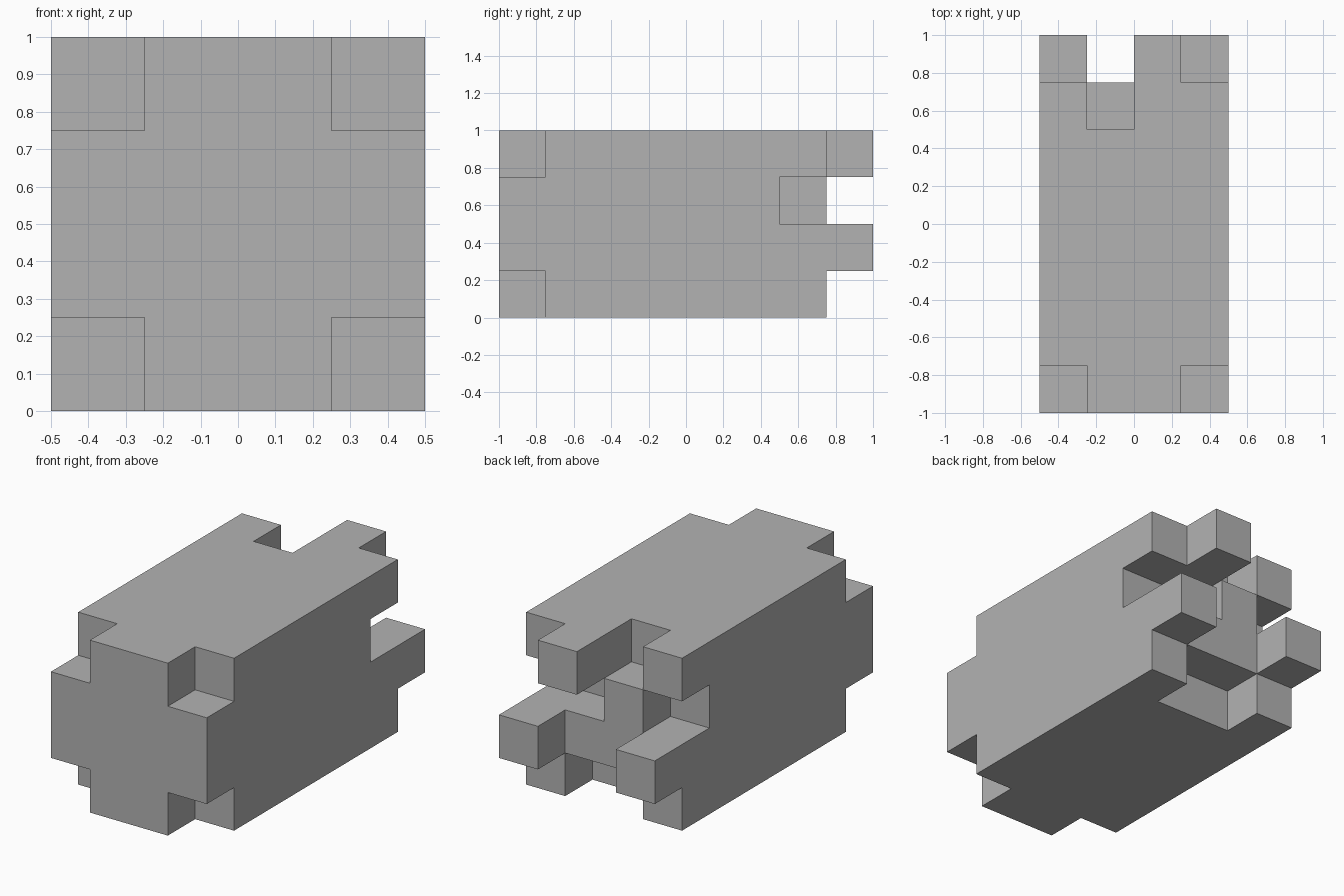
import bpy
import bmesh
import math
from itertools import product
from mathutils import Vector

default = bpy.data.objects.get("Cube")
if default:
    bpy.data.objects.remove(default, do_unlink=True)

CELL = 0.25
ORIGIN = Vector((-0.5, -1.0, 0.0))

# Solid block, counted in unit cells (x, y, z)
cells = set(product(range(4), range(7), range(4)))

# Four notched corners at the front end
cells -= set(product((0, 3), (0,), (0, 3)))

# Notches at the back end: bottom slot, side windows, top slot
cells -= {(1, 6, 0), (2, 6, 0)}
cells -= {(0, 6, 2), (2, 6, 2), (3, 6, 2)}
cells -= {(1, 6, 3)}

# Tabs sticking out of the back end
cells |= {(0, 7, 1), (3, 7, 1), (2, 7, 3)}


def add_exposed_faces(bm, cell):
    """Add the sides of one cell that no other cell covers."""
    centre = Vector(cell) + Vector((0.5, 0.5, 0.5))
    for axis, sign in product(range(3), (-1, 1)):
        normal = Vector((0, 0, 0))
        normal[axis] = sign
        neighbour = tuple(int(c + n) for c, n in zip(cell, normal))
        if neighbour in cells:
            continue
        u = Vector((0, 0, 0))
        u[(axis + 1) % 3] = 0.5
        v = normal.cross(u)
        middle = centre + normal * 0.5
        corners = (middle - u - v, middle + u - v, middle + u + v, middle - u + v)
        bm.faces.new([bm.verts.new(ORIGIN + c * CELL) for c in corners])


# One closed surface with flat regions merged
bm = bmesh.new()
for cell in sorted(cells):
    add_exposed_faces(bm, cell)
bmesh.ops.remove_doubles(bm, verts=bm.verts, dist=0.001)
bmesh.ops.dissolve_limit(bm, angle_limit=math.radians(1),
                         verts=bm.verts, edges=bm.edges)
mesh = bpy.data.meshes.new("interlocking_block")
bm.to_mesh(mesh)
bm.free()

# Plain grey finish
grey = bpy.data.materials.new("plain_grey")
grey.use_nodes = True
colour = (0.45, 0.45, 0.45, 1)
grey.diffuse_color = colour
grey.node_tree.nodes["Principled BSDF"].inputs["Base Color"].default_value = colour
mesh.materials.append(grey)

block = bpy.data.objects.new("interlocking_block", mesh)
bpy.context.collection.objects.link(block)
